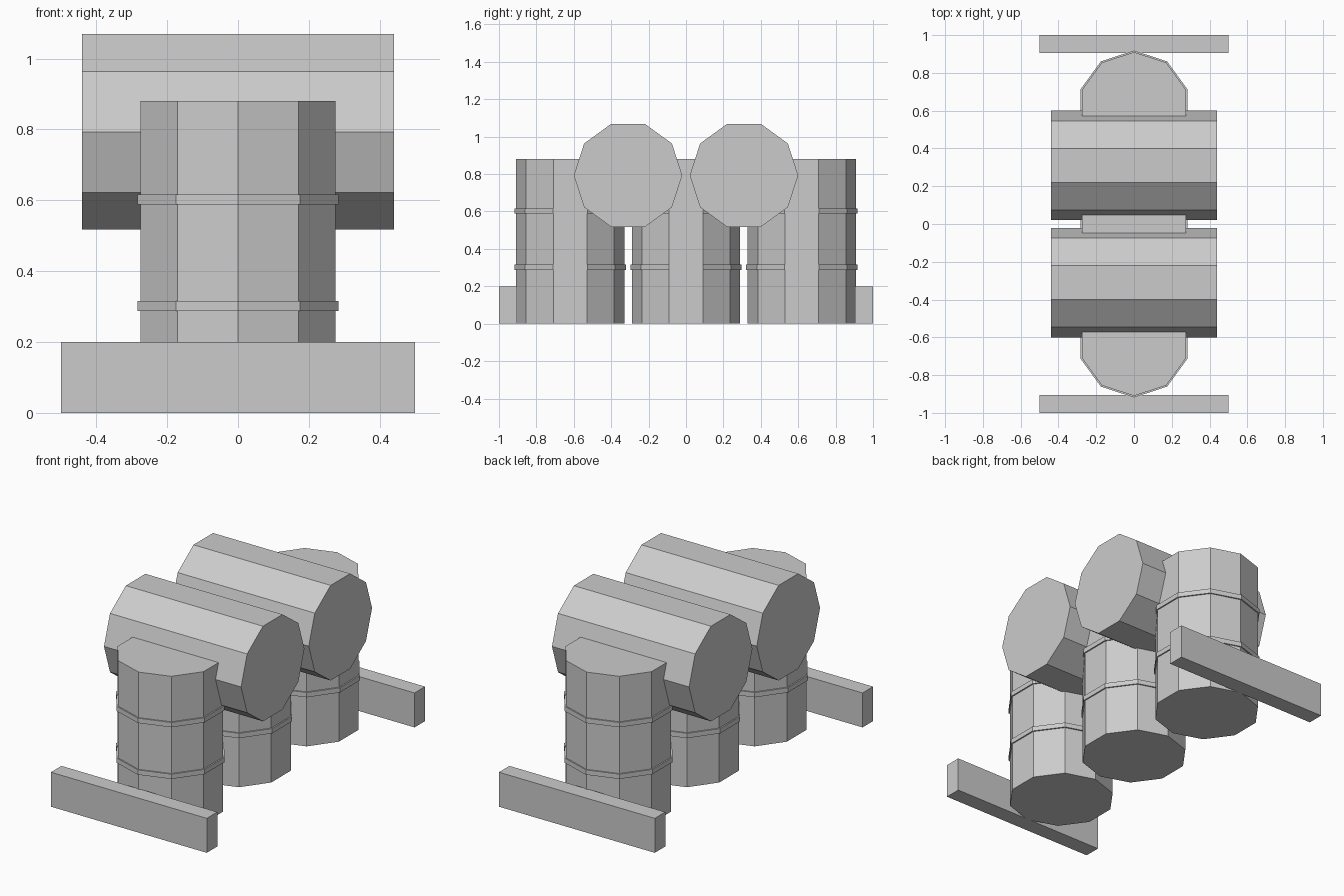
import bpy
import math

cube = bpy.data.objects.get("Cube")
if cube:
    bpy.data.objects.remove(cube, do_unlink=True)

GREY = (0.6, 0.6, 0.6, 1.0)
mat = bpy.data.materials.new("light grey")
mat.use_nodes = True
mat.diffuse_color = GREY
mat.node_tree.nodes["Principled BSDF"].inputs["Base Color"].default_value = GREY

RADIUS = 0.29
SIDES = 10


def finish(name):
    obj = bpy.context.object
    obj.name = name
    obj.data.materials.append(mat)
    return obj


def cylinder(name, radius, depth, location, rotation=(0, 0, 0)):
    bpy.ops.mesh.primitive_cylinder_add(
        vertices=SIDES, radius=radius, depth=depth,
        location=location, rotation=rotation)
    return finish(name)


# Upright drums with two raised hoops each
for place, y in (("front", -0.62), ("middle", 0.0), ("back", 0.62)):
    cylinder(place + "_drum", RADIUS, 0.88, (0, y, 0.44))
    for level, z in (("lower", 0.302), ("upper", 0.602)):
        cylinder(f"{place}_drum_{level}_hoop", RADIUS + 0.008, 0.028, (0, y, z))

# Drums lying across the gaps
for place, y in (("front", -0.31), ("back", 0.31)):
    cylinder(place + "_lying_drum", RADIUS, 0.88, (0, y, 0.793),
             (0, math.pi / 2, 0))

# Planks on edge at both ends
for place, side in (("front", -1), ("back", 1)):
    bpy.ops.mesh.primitive_cube_add(size=1, location=(0, side * 0.952, 0.1))
    finish(place + "_plank").scale = (1.0, 0.096, 0.2)
